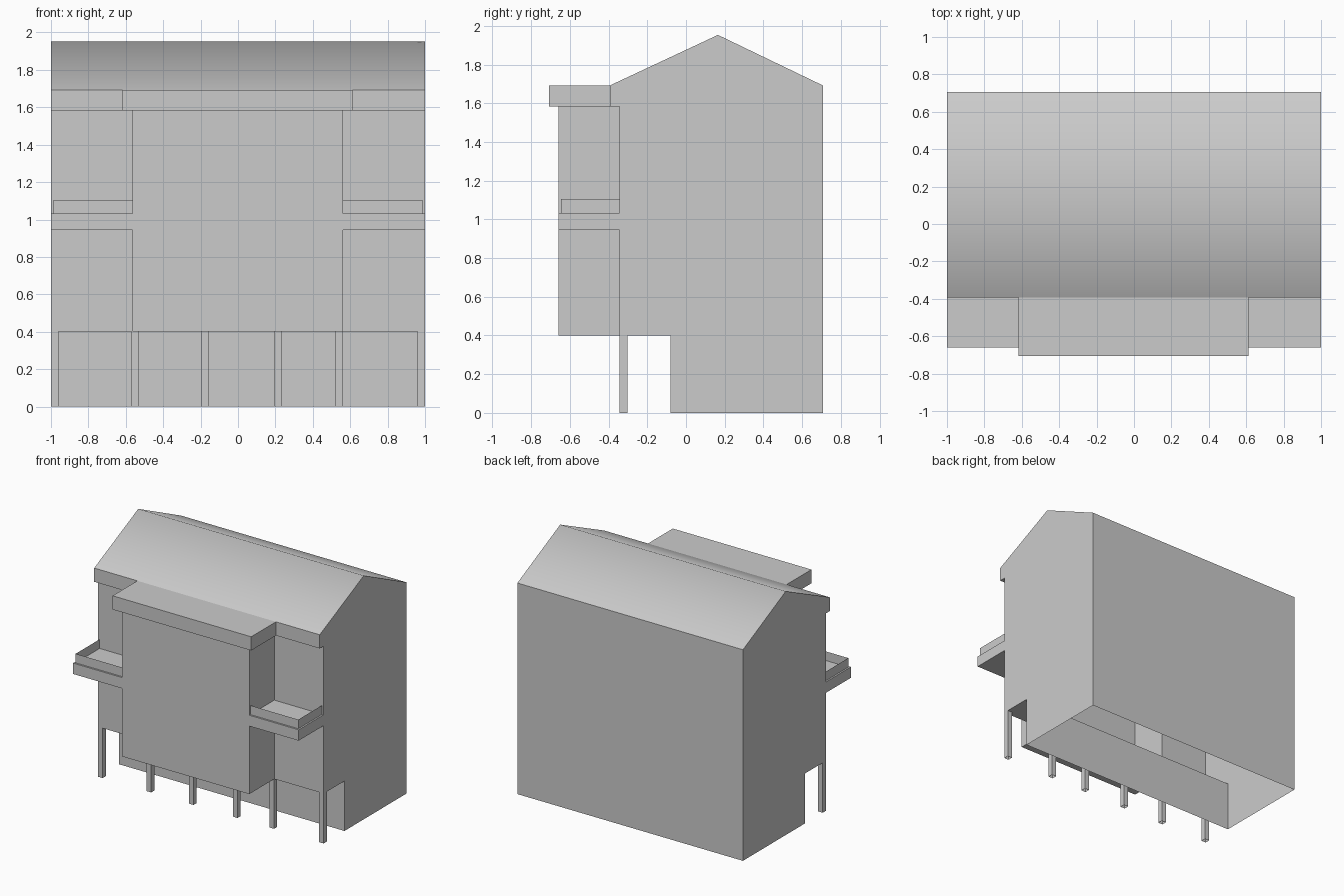
import bpy
import bmesh

if "Cube" in bpy.data.objects:
    bpy.data.objects.remove(bpy.data.objects["Cube"])


def make(name, faces, smooth=False):
    """Object from a list of faces, each a list of points."""
    bm = bmesh.new()
    for f in faces:
        bm.faces.new([bm.verts.new(p) for p in f])
    bmesh.ops.remove_doubles(bm, verts=bm.verts, dist=1e-5)
    for f in bm.faces:
        f.smooth = smooth
    me = bpy.data.meshes.new(name)
    bm.to_mesh(me)
    bm.free()
    ob = bpy.data.objects.new(name, me)
    bpy.context.collection.objects.link(ob)
    return ob


def box(name, x, y, z, skip=()):
    """Box shell from ranges, leaving out the named sides."""
    (a, b), (c, d), (e, f) = x, y, z
    sides = {
        "left": [(a, d, e), (a, c, e), (a, c, f), (a, d, f)],
        "right": [(b, c, e), (b, d, e), (b, d, f), (b, c, f)],
        "front": [(a, c, e), (b, c, e), (b, c, f), (a, c, f)],
        "back": [(b, d, e), (a, d, e), (a, d, f), (b, d, f)],
        "bottom": [(a, d, e), (b, d, e), (b, c, e), (a, c, e)],
        "top": [(a, c, f), (b, c, f), (b, d, f), (a, d, f)],
    }
    return make(name, [v for k, v in sides.items() if k not in skip])


def strip(p, q, x0=-1, x1=1):
    """Face swept along x between two (y, z) points."""
    return [(x0, *p), (x1, *p), (x1, *q), (x0, *q)]


# Side profile of the house, from the ground floor front over the roof
BACK, WALL, EAVE = 0.707, -0.343, -0.393
PROFILE = [(-0.08, 0), (-0.08, 0.4), (WALL, 0.4), (WALL, 1.582), (EAVE, 1.582),
           (EAVE, 1.692), (0.165, 1.953), (BACK, 1.692), (BACK, 0)]
BAY = (-0.565, 0.562)
BAY_ROOF = (-0.617, 0.612)

# Gable ends, ground floor front, overhang underside and back wall
shell = [[(1, *p) for p in reversed(PROFILE)], [(-1, *p) for p in PROFILE]]
shell += [strip(PROFILE[i + 1], PROFILE[i]) for i in (0, 1, 7)]
shell = [f[::-1] for f in shell]
make("house_walls", shell)

# Upper front wall either side of the bay, with eave soffit and fascia
sides = []
for x0, x1, r0, r1 in ((-1, BAY[0], -1, BAY_ROOF[0]), (BAY[1], 1, BAY_ROOF[1], 1)):
    sides.append(strip(PROFILE[2], PROFILE[3], x0, x1))
    sides.append(strip(PROFILE[4], PROFILE[3], x0, x1)[::-1])
    sides.append(strip(PROFILE[4], PROFILE[5], r0, r1))
make("upper_front", sides)

# Gable roof, softly shaded over the ridge
make("roof", [strip(PROFILE[5], PROFILE[6]), strip(PROFILE[6], PROFILE[7])], smooth=True)

# Projecting bay and its flat roof
box("bay", BAY, (-0.66, WALL), (0.4, 1.582), skip=("back", "top"))
box("bay_roof", BAY_ROOF, (-0.707, EAVE), (1.582, 1.692), skip=("back",))

# Balconies with thin parapets set in from the slab edge
box("right_balcony_slab", (BAY[1], 1), (-0.66, WALL), (0.945, 1.032), skip=("back", "left"))
box("right_parapet", (BAY[1], 0.987), (-0.646, WALL), (1.032, 1.105),
    skip=("back", "left", "top", "bottom"))
box("left_balcony_slab", (-1, BAY[0]), (-0.66, WALL), (0.945, 1.032), skip=("back", "right"))
box("left_parapet", (-0.987, BAY[0]), (-0.646, WALL), (1.032, 1.105),
    skip=("back", "right", "top", "bottom"))

# Row of posts under the overhang
for i, x in enumerate((-1, -0.57, -0.195, 0.195, 0.52, 0.96)):
    box(f"post_{i + 1}", (x, x + 0.04), (WALL, WALL + 0.04), (0, 0.4), skip=("top", "bottom"))
